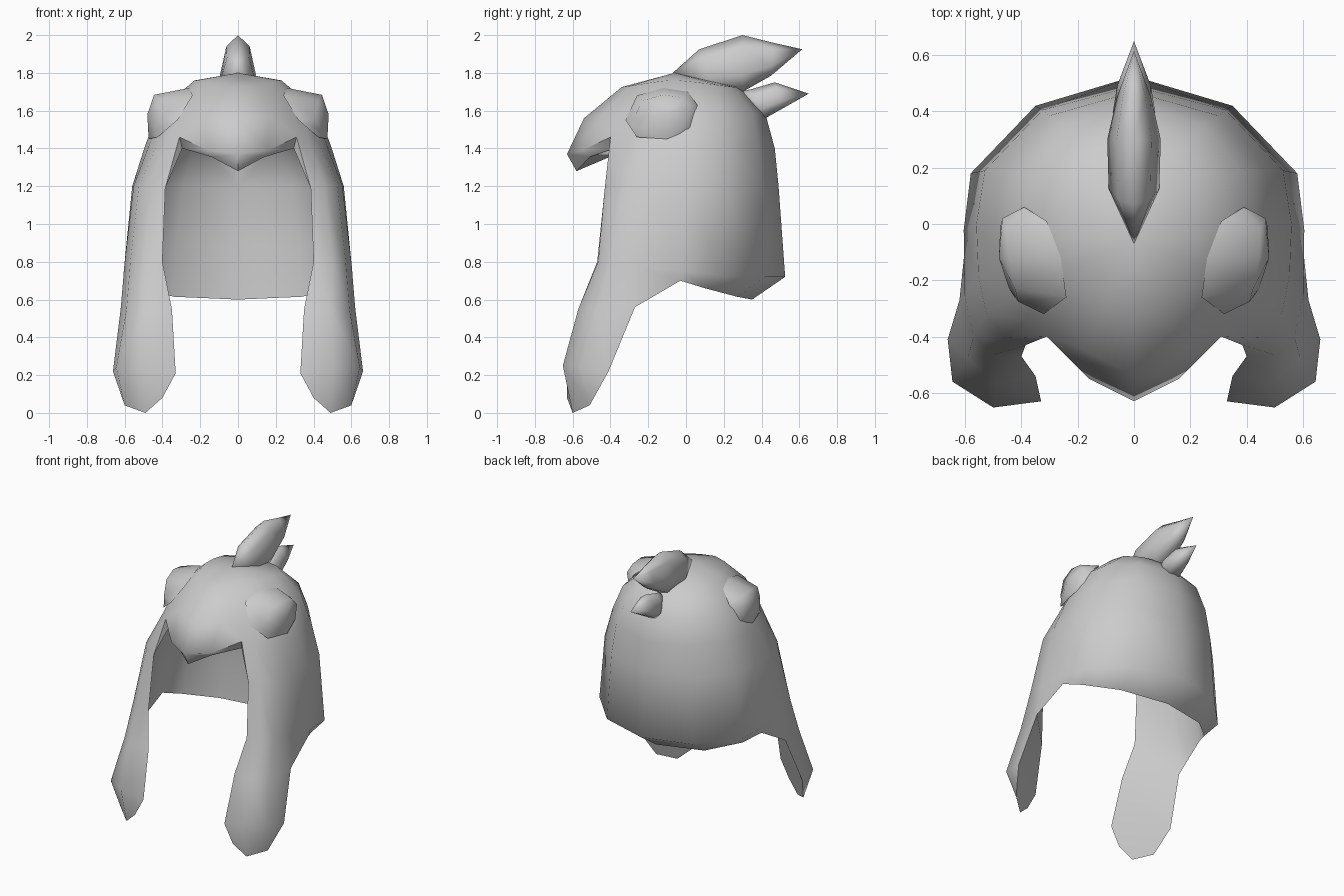
import bpy, bmesh, math

cube = bpy.data.objects.get("Cube")
if cube:
    bpy.data.objects.remove(cube)

felt = bpy.data.materials.new("grey_felt")
felt.use_nodes = True
GREY = (0.6, 0.6, 0.6, 1)
felt.diffuse_color = GREY
felt.node_tree.nodes["Principled BSDF"].inputs["Base Color"].default_value = GREY


def finish(name, bm, mirror=False, angle=50):
    bmesh.ops.recalc_face_normals(bm, faces=bm.faces)
    mesh = bpy.data.meshes.new(name)
    bm.to_mesh(mesh)
    bm.free()
    mesh.materials.append(felt)
    ob = bpy.data.objects.new(name, mesh)
    bpy.context.collection.objects.link(ob)
    bpy.ops.object.select_all(action='DESELECT')
    ob.select_set(True)
    bpy.context.view_layer.objects.active = ob
    if mirror:
        mod = ob.modifiers.new("mirror", 'MIRROR')
        mod.merge_threshold = 0.002
        bpy.ops.object.modifier_apply(modifier="mirror")
    bpy.ops.object.shade_smooth_by_angle(angle=math.radians(angle))
    return ob


def verts(bm, pts):
    return [bm.verts.new(p) for p in pts]


def bridge(bm, a, b, closed=False):
    n = len(a)
    for i in range(n if closed else n - 1):
        j = (i + 1) % n
        bm.faces.new((a[i], a[j], b[j], b[i]))


# Hood half: rows run from front centre round the side to back centre
bm = bmesh.new()
apex = bm.verts.new((0, -0.06, 1.8))
crown = verts(bm, [(0, -.34, 1.725), (.10, -.30, 1.73), (.18, -.21, 1.745), (.21, -.14, 1.755),
                   (.22, -.09, 1.76), (.23, -.04, 1.76), (.24, .06, 1.75), (.23, .17, 1.735),
                   (.14, .25, 1.725), (0, .28, 1.725)])
brow = verts(bm, [(0, -.54, 1.56), (.17, -.45, 1.57), (.28, -.33, 1.58), (.34, -.24, 1.59),
                  (.375, -.18, 1.59), (.40, -.10, 1.59), (.42, 0, 1.60), (.39, .18, 1.60),
                  (.25, .35, 1.59), (0, .42, 1.585)])
temple = verts(bm, [(0, -.63, 1.37), (.16, -.55, 1.39), (.31, -.40, 1.46), (.38, -.34, 1.42),
                    (.43, -.26, 1.42), (.47, -.15, 1.42), (.49, 0, 1.42), (.465, .19, 1.42),
                    (.30, .385, 1.42), (0, .47, 1.40)])
cheek = verts(bm, [(.385, -.43, 1.19), (.46, -.405, 1.2), (.525, -.32, 1.2), (.553, -.18, 1.2),
                   (.56, 0, 1.2), (.53, .19, 1.2), (.325, .405, 1.2), (0, .49, 1.2)])
jaw = verts(bm, [(.40, -.47, .80), (.50, -.465, .80), (.57, -.40, .80), (.602, -.25, .78),
                 (.605, -.02, .75), (.58, .18, .73), (.35, .42, .72), (0, .525, .72)])
hem = verts(bm, [(.35, -.54, .55), (.49, -.57, .55), (.59, -.475, .55), (.62, -.27, .56),
                 (.595, -.03, .70), (.53, .10, .66), (.34, .27, .615), (0, .35, .60)])
for i in range(9):
    bm.faces.new((apex, crown[i], crown[i + 1]))
bridge(bm, crown, brow)
bridge(bm, brow, temple)
bridge(bm, temple[2:], cheek)
bridge(bm, cheek, jaw)
bridge(bm, jaw, hem)
# Beak edge turned under
lip = verts(bm, [(0, -.58, 1.28), (.14, -.51, 1.355), (.295, -.38, 1.40)])
bridge(bm, temple[:3], lip)
bm.faces.new((temple[2], lip[2], cheek[0]))
# Hanging ear flap, bulging outwards
flap = verts(bm, [(.33, -.63, .21), (.50, -.652, .25), (.645, -.56, .24), (.662, -.41, .22)])
tip = verts(bm, [(.40, -.63, .08), (.49, -.60, 0), (.60, -.51, .04)])
bridge(bm, hem[:4], flap)
bridge(bm, flap[:3], tip)
bm.faces.new((flap[2], flap[3], tip[2]))
finish("hood", bm, mirror=True, angle=60)

# Lining: inner wall of the hood running down into the flat backs of the flaps
bm = bmesh.new()
top = bm.verts.new((0, -.05, 1.56))
upper = verts(bm, [(.295, -.38, 1.40), (.38, -.18, 1.42), (.40, 0, 1.43), (.36, .12, 1.43),
                   (.22, .25, 1.44), (0, .29, 1.45)])
middle = verts(bm, [(.385, -.43, 1.19), (.48, -.20, 1.2), (.495, 0, 1.2), (.45, .13, 1.2),
                    (.29, .28, 1.2), (0, .345, 1.2)])
lower = verts(bm, [(.40, -.47, .80), (.56, -.24, .83), (.555, -.01, .9), (.50, .13, .9),
                   (.325, .285, .9), (0, .36, .9)])
base = verts(bm, [(.35, -.54, .55), (.62, -.27, .56), (.595, -.03, .70), (.53, .10, .66),
                  (.34, .27, .615), (0, .35, .60)])
for i in range(5):
    bm.faces.new((top, upper[i], upper[i + 1]))
bridge(bm, upper, middle)
bridge(bm, middle, lower)
bridge(bm, lower, base)
palate = verts(bm, [(0, -.58, 1.28), (.14, -.51, 1.355)]) + [upper[0]]
throat = bm.verts.new((0, -.38, 1.365))
for a, b in zip(palate, palate[1:]):
    bm.faces.new((a, b, throat))
bm.faces.new((throat, upper[0], top))
sole = verts(bm, [(.33, -.63, .21), (.662, -.41, .22)])
toe = verts(bm, [(.40, -.63, .08), (.60, -.51, .04)])
end = bm.verts.new((.49, -.60, 0))
bridge(bm, base[:2], sole)
bridge(bm, sole, toe)
bm.faces.new((toe[0], end, toe[1]))
finish("lining", bm, mirror=True, angle=60)

# Raised eyes: low octagonal domes whose rims sit on the hood
bm = bmesh.new()
outline = [(.39, .06, 1.63), (.31, .01, 1.70), (.26, -.12, 1.72), (.24, -.26, 1.68),
           (.32, -.32, 1.55), (.425, -.26, 1.46), (.472, -.10, 1.45), (.45, .02, 1.50)]
rim = verts(bm, outline)
cap = verts(bm, [(.475 - 1.6 * max(0, -.12 - y) ** 2 - .25 * max(0, z - 1.6),
                  -.12 + (y + .12) * .78, 1.58 + (z - 1.58) * .74) for x, y, z in outline])
bridge(bm, rim, cap, closed=True)
hub = bm.verts.new((.48, -.12, 1.58))
for i in range(8):
    bm.faces.new((hub, cap[i], cap[(i + 1) % 8]))
finish("eyes", bm, mirror=True, angle=100)


# Crest feathers: rounded sections lofted between two points
def feather(name, start, stations, end):
    bm = bmesh.new()
    rings = []
    for (yt, zt), (yb, zb), w in stations:
        section = [(0, 0), (.65, .2), (1, .7), (.6, .95), (0, 1), (-.6, .95), (-1, .7), (-.65, .2)]
        rings.append(verts(bm, [(s * w, yt + (yb - yt) * t, zt + (zb - zt) * t) for s, t in section]))
    for a, b in zip(rings, rings[1:]):
        bridge(bm, a, b, closed=True)
    for point, ring in ((start, rings[0]), (end, rings[-1])):
        p = bm.verts.new((0, *point))
        for i in range(8):
            bm.faces.new((p, ring[i], ring[(i + 1) % 8]))
    finish(name, bm, angle=100)


feather("upper_crest", (-.07, 1.80),
        [((.07, 1.925), (.15, 1.70), .09), ((.30, 2.0), (.30, 1.70), .095),
         ((.46, 1.96), (.45, 1.785), .06)], (.615, 1.925))
feather("lower_crest", (.24, 1.69),
        [((.35, 1.715), (.42, 1.56), .075), ((.47, 1.75), (.50, 1.605), .06)], (.65, 1.69))
